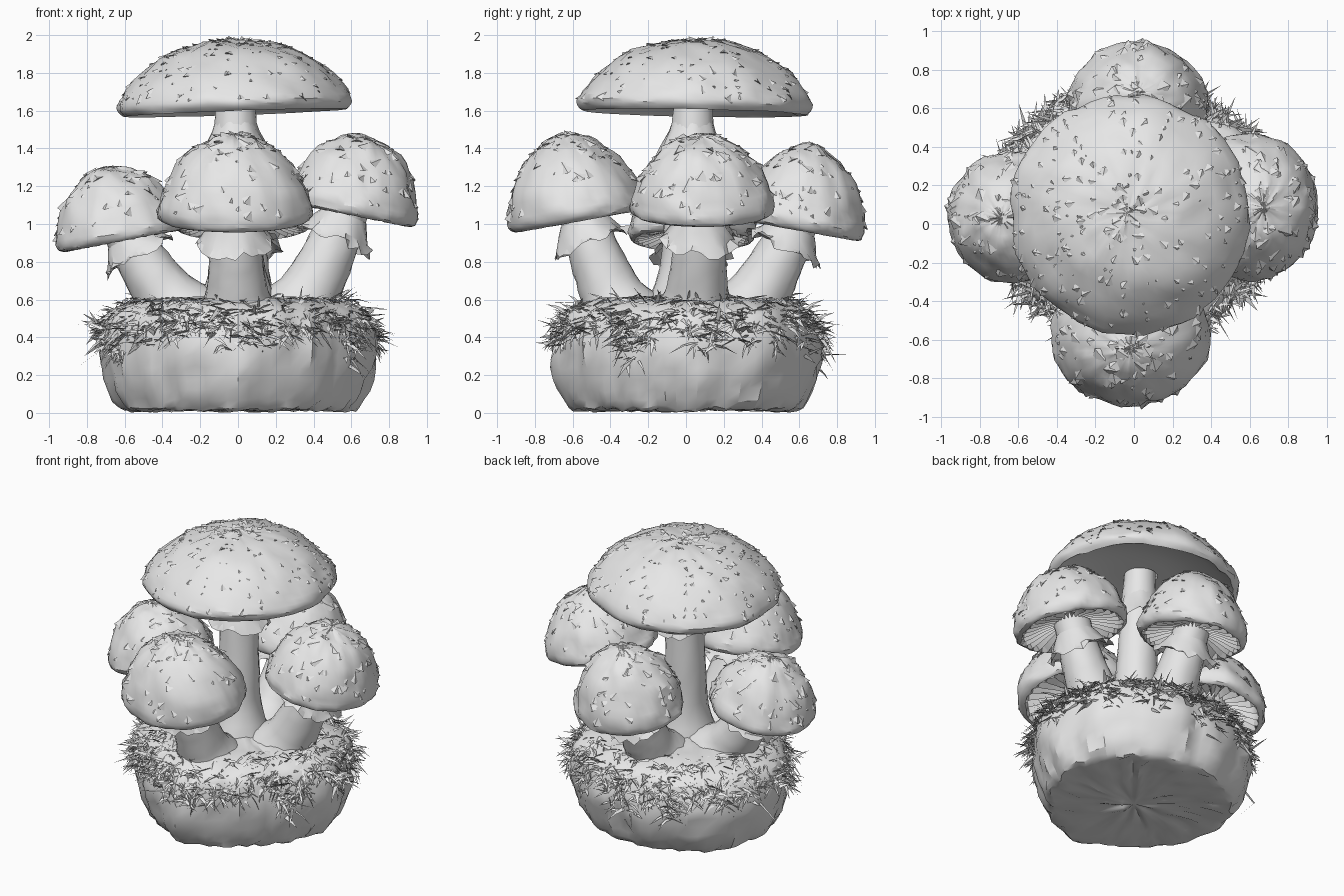
import bpy, bmesh, math, random
from mathutils import Vector, Matrix, noise

random.seed(7)
rnd = random.uniform
if "Cube" in bpy.data.objects:
    bpy.data.objects.remove(bpy.data.objects["Cube"])

grey = bpy.data.materials.new("plain_grey")
grey.use_nodes = True
grey.diffuse_color = (0.8, 0.8, 0.8, 1)
grey.node_tree.nodes["Principled BSDF"].inputs["Base Color"].default_value = (0.8, 0.8, 0.8, 1)


def finish(name, bm, angle=30):
    """Turn a bmesh into a named, shaded object."""
    mesh = bpy.data.meshes.new(name)
    bm.to_mesh(mesh)
    bm.free()
    obj = bpy.data.objects.new(name, mesh)
    bpy.context.collection.objects.link(obj)
    mesh.materials.append(grey)
    bpy.ops.object.select_all(action='DESELECT')
    obj.select_set(True)
    bpy.context.view_layer.objects.active = obj
    bpy.ops.object.shade_smooth_by_angle(angle=math.radians(angle))


def dense(points, steps=2):
    """Round a profile with Catmull-Rom subdivision."""
    pts = [Vector(p) for p in points]
    pts = [pts[0]] + pts + [pts[-1]]
    out = []
    for a, b, c, d in zip(pts, pts[1:], pts[2:], pts[3:]):
        for s in range(steps):
            t = s / steps
            out.append(b + (c - a) * t / 2 + (2*a - 5*b + 4*c - d) * t*t / 2
                       + (3*b - a - 3*c + d) * t*t*t / 2)
    return out + [pts[-1]]


def skin(bm, rings):
    """Bridge closed rings of points and weld the poles."""
    rows = [[bm.verts.new(p) for p in ring] for ring in rings]
    for a, b in zip(rows, rows[1:]):
        for k in range(len(a)):
            n = (k + 1) % len(a)
            bm.faces.new((a[k], a[n], b[n], b[k]))
    bmesh.ops.remove_doubles(bm, verts=bm.verts, dist=0.0003)
    bmesh.ops.recalc_face_normals(bm, faces=bm.faces)
    bm.normal_update()


def lathe(bm, profile, seg, shape):
    rings = []
    for j, (r, z) in enumerate(profile):
        ring = []
        for k in range(seg):
            a = math.tau * k / seg
            p = Vector((r * math.cos(a), r * math.sin(a), z))
            ring.append(shape(p, j, k) if r > 0.001 else p)
        rings.append(ring)
    skin(bm, rings)


def add_flakes(bm, count, size, spread):
    """Scatter low lifted scales over the dome; less spread crowds the crown."""
    dome = [f for f in bm.faces if f.normal.z > 0.2 and f.calc_center_median().z > 0.03]
    areas = [f.calc_area() ** spread for f in dome]
    for f in random.choices(dome, areas, k=count):
        n, c = f.normal.copy(), f.calc_center_median()
        down = Vector((c.x, c.y, -0.3)).normalized()
        down.rotate(Matrix.Rotation(rnd(-.9, .9), 3, n))
        down = (down - n * down.dot(n)).normalized()
        side = n.cross(down)
        s = size * rnd(0.6, 1.5)
        sunk = n * 0.006
        va, vb, vt, vk = [bm.verts.new(p) for p in (
            c + side * s - sunk, c - side * s * 0.7 - sunk,
            c + down * s * 0.5 + n * s * 0.38, c - down * s * 1.3 - sunk)]
        for tri in ((va, vt, vk), (vt, vb, vk), (va, vb, vt)):
            bm.faces.new(tri)


SMALL_DOME = [(0, 1), (.18, .975), (.36, .91), (.55, .79), (.74, .6), (.89, .36),
              (.975, .14), (1, .01), (.965, -.08), (.9, -.11)]
BROAD_DOME = [(0, 1), (.18, .98), (.36, .92), (.55, .8), (.73, .62), (.87, .4),
              (.96, .2), (1, .06), (.985, -.03), (.95, -.09)]
GILLS = [(.84, -.06), (.7, -.03), (.5, .03), (.25, .08)]
HOLLOW = [(.9, -.03), (.72, .09), (.45, .2), (.16, .22)]


def cap(name, centre, tilt, radii, height, broad=False):
    outer = dense(BROAD_DOME if broad else SMALL_DOME)
    under = dense(HOLLOW if broad else GILLS)
    start = len(outer)

    def shape(p, j, k):
        p = Vector((p.x * radii[0], p.y * radii[1], p.z))
        if j >= start:
            if not broad:
                p.z += 0.022 if k % 2 else -0.022
            return p
        at = p + Vector(centre) * 2
        lump = noise.noise(at * 6) * .018 + noise.noise(at * 15) * .014 + rnd(-.004, .004)
        return p + Vector((p.x, p.y, p.z + 0.1)).normalized() * lump

    bm = bmesh.new()
    lathe(bm, [(r, z * height) for r, z in outer + under], 56, shape)
    if broad:
        add_flakes(bm, 230, 0.028, 0.4)
    else:
        add_flakes(bm, 90, 0.034, 0.8)
    turn = Vector((0, 0, 1)).rotation_difference(Vector((tilt[0], tilt[1], 1)))
    bm.transform(Matrix.Translation(centre) @ turn.to_matrix().to_4x4())
    finish(name, bm)


def ring_at(base, top, t, r, seg, rough=0.0, ragged=0.0):
    """Ring across a gently bowed stem."""
    base, top = Vector(base), Vector(top)
    mid = base.lerp(top, 0.5) + Vector((top.x - base.x, top.y - base.y, 0)) * 0.15
    p = base * (1 - t)**2 + mid * 2*t*(1 - t) + top * t*t
    d = (mid - base) * (1 - t) + (top - mid) * t
    q = Vector((0, 0, 1)).rotation_difference(d)
    out = []
    for k in range(seg):
        a = math.tau * k / seg
        rr = r * (1 + rnd(-rough, rough))
        out.append(p + q @ Vector((rr * math.cos(a), rr * math.sin(a), rnd(-ragged, ragged))))
    return out


def stem(name, base, top, radii, collar_t, collar_r):
    bm = bmesh.new()
    widths = dense([(r, 0) for r in radii], 3)
    last = len(widths) - 1
    skin(bm, [ring_at(base, top, i / last, w.x, 24, 0.025) for i, w in enumerate(widths)])
    finish(name + "_stem", bm)
    # Torn skirt hanging around the stem
    bm = bmesh.new()
    hi, lo = collar_t
    neck = radii[-1] * 1.02
    skin(bm, [ring_at(base, top, hi, neck, 28),
              ring_at(base, top, hi - (hi - lo) * .35, neck * 1.2, 28, .04, .006),
              ring_at(base, top, hi - (hi - lo) * .75, collar_r * .85, 28, .05, .012),
              ring_at(base, top, lo, collar_r, 28, .1, .026),
              ring_at(base, top, lo + .03, collar_r * .84, 28, .05, .01),
              ring_at(base, top, hi - (hi - lo) * .5, neck * 1.04, 28)])
    finish(name + "_collar", bm)


# Mushrooms: name, stem base, cap centre, cap tilt, radii, height
SIDE = [("front", (0, -.33, .5), (-.02, -.575, 1.06), (0, -.18), (.415, .37), .42),
        ("back", (.02, .3, .5), (.02, .605, 1.01), (0, .18), (.36, .345), .41),
        ("left", (.3, .05, .5), (.6, .085, 1.09), (.2, 0), (.36, .385), .39),
        ("right", (-.28, .02, .5), (-.62, .03, .95), (-.19, 0), (.35, .34), .36)]
for name, base, centre, tilt, radii, height in SIDE:
    cap(name + "_cap", centre, tilt, radii, height)
    top = Vector(centre) + Vector((0, 0, .06))
    stem(name, base, top, (.23, .17, .15, .135, .12, .12), (.84, .64), .21)
cap("main_cap", (-.02, .05, 1.62), (-.035, .02), (.62, .62), .36, True)
stem("main", (0, 0, .52), (-.015, .04, 1.72), (.22, .15, .135, .125, .115, .1), (.87, .69), .2)

# Soil mound with a lumpy side and a rough flat foot
MOUND = [(0, .02), (.2, .02), (.4, .02), (.57, .015), (.63, .03), (.68, .12), (.72, .24),
         (.735, .36), (.71, .47), (.65, .55), (.5, .6), (.3, .61), (.15, .62), (0, .62)]


def reach(out):
    """Plan outline: pulled in at the front corners, fuller at the back ones."""
    return 1 + (.1 if out.y < 0 else .03) * 2 * out.y * abs(out.x)


def mound_shape(p, j, k):
    out = Vector((p.x, p.y, 0)).normalized()
    folds = noise.noise(Vector((out.x * 6, out.y * 6, p.z * 3))) * .03
    lump = folds + noise.noise(p * 12) * .022
    spot = p * 22
    size = reach(out)
    p = Vector((p.x * size, p.y * size * .97, p.z)) + out * lump * min(1, p.xy.length * 1.5)
    p.z = max(0, p.z + noise.noise(spot) * .022)
    return p


bm = bmesh.new()
lathe(bm, dense(MOUND), 72, mound_shape)
finish("soil_mound", bm)


def strand(bm, path, width):
    """Flat tapering blade along a path."""
    side = (path[1] - path[0]).cross(Vector((rnd(-1, 1), rnd(-1, 1), 1))).normalized()
    prev = None
    for i, p in enumerate(path[:-1]):
        w = width * (1 - .35 * i)
        pair = [bm.verts.new(p + side * w), bm.verts.new(p - side * w)]
        if prev:
            bm.faces.new((prev[0], prev[1], pair[1], pair[0]))
        prev = pair
    bm.faces.new((prev[0], prev[1], bm.verts.new(path[-1])))


# Shaggy grass wreath over the shoulder and crown of the mound
bm = bmesh.new()
for _ in range(2300):
    a = rnd(0, math.tau)
    out = Vector((math.cos(a), math.sin(a), 0))
    fringe = .36 + .2 * noise.noise(out * 3.5 + Vector((3, 1, 0)))
    z = fringe + (.61 - fringe) * random.random() ** .7
    r = .73 if z < .42 else .73 - .9 * (z - .42) ** 1.15
    r = (r - (rnd(0, .2) if z > .55 else 0)) * reach(out)
    root = Vector((r * out.x, r * out.y * .97, z))
    along = Vector((-out.y, out.x, 0)) * rnd(-1.2, 1.2)
    length = rnd(.025, .06) if random.random() < .85 else rnd(.06, .085)
    step = (out * rnd(.15, .8) + along + Vector((0, 0, rnd(-.7, .35)))).normalized() * length
    droop = Vector((0, 0, -rnd(0, .025)))
    strand(bm, [root, root + step, root + step * 2 + droop], rnd(.006, .016))
# Loose hanging strand
strand(bm, [Vector(p) for p in ((-.72, .2, .34), (-.84, .2, .25), (-.71, .2, .11))], .01)
finish("grass_wreath", bm)
